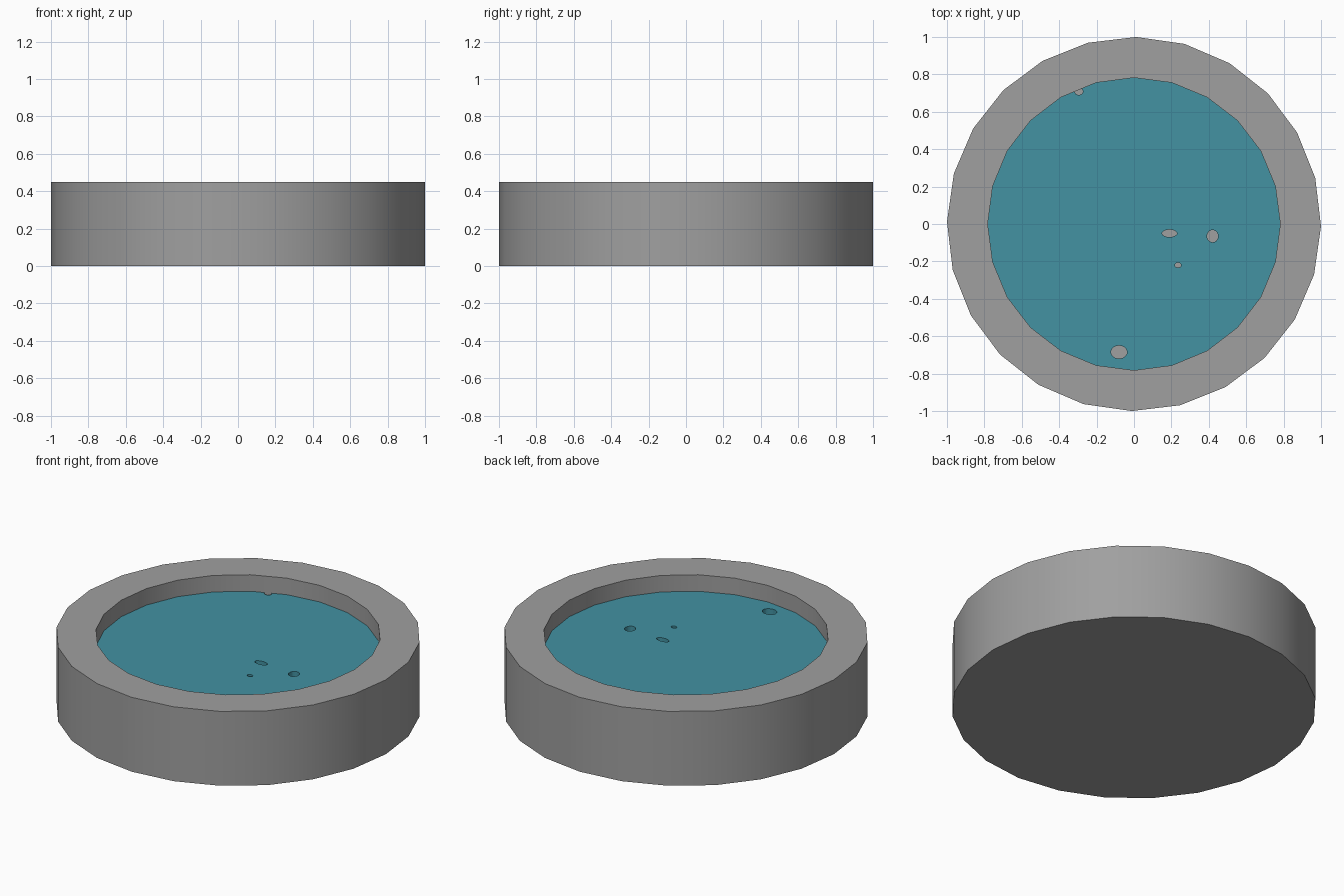
import bpy, math

if "Cube" in bpy.data.objects:
    bpy.data.objects.remove(bpy.data.objects["Cube"])

SIDES = 24


def material(name, rgb):
    m = bpy.data.materials.new(name)
    m.diffuse_color = (*rgb, 1)
    m.use_nodes = True
    m.node_tree.nodes["Principled BSDF"].inputs["Base Color"].default_value = m.diffuse_color
    return m


def add_object(name, verts, faces, mat):
    me = bpy.data.meshes.new(name)
    me.from_pydata(verts, [], faces)
    me.materials.append(mat)
    ob = bpy.data.objects.new(name, me)
    bpy.context.collection.objects.link(ob)
    return ob


def ring(r, z, turn=0.0):
    return [(r * math.cos(math.tau * i / SIDES + turn),
             r * math.sin(math.tau * i / SIDES + turn), z) for i in range(SIDES)]


def lathe(rings):
    """Skin a stack of rings and cap both ends."""
    verts = [v for r in rings for v in r]
    n = SIDES
    faces = [list(range(n))[::-1]]
    for k in range(len(rings) - 1):
        for i in range(n):
            j = (i + 1) % n
            faces.append([k * n + i, k * n + j, (k + 1) * n + j, (k + 1) * n + i])
    faces.append([(len(rings) - 1) * n + i for i in range(n)])
    return verts, faces


stone = material("stone grey", (0.35, 0.35, 0.35))
teal = material("water teal", (0.056, 0.287, 0.361))

# Stone basin: outer wall, flat rim, inner wall and floor
turn = math.radians(-0.7)
basin = add_object("stone_basin", *lathe([
    ring(1.0, 0.0, turn), ring(1.0, 0.45, turn),
    ring(0.782, 0.45), ring(0.782, 0.305)]), stone)

# Water filling the basin
water = add_object("water", *lathe([ring(0.788, 0.30), ring(0.788, 0.35)]), teal)

# Small gaps in the water that show the floor: x, y, half width, half depth
gaps = [(0.19, -0.05, 0.04, 0.02), (0.42, -0.065, 0.03, 0.033),
        (0.235, -0.22, 0.017, 0.013), (-0.08, -0.685, 0.043, 0.035),
        (-0.295, 0.708, 0.022, 0.018)]
for k, (x, y, rx, ry) in enumerate(gaps):
    verts, faces = lathe([ring(1, 0.2), ring(1, 0.4)])
    cutter = add_object(f"gap_cutter_{k}", [(x + rx * a, y + ry * b, c) for a, b, c in verts],
                        faces, teal)
    cutter.hide_render = True
    cutter.hide_set(True)
    mod = water.modifiers.new("gap", 'BOOLEAN')
    mod.operation = 'DIFFERENCE'
    mod.solver = 'EXACT'
    mod.object = cutter

# Smooth round walls, sharp rims
bpy.ops.object.select_all(action='DESELECT')
basin.select_set(True)
bpy.context.view_layer.objects.active = basin
bpy.ops.object.shade_smooth_by_angle(angle=math.radians(30))
